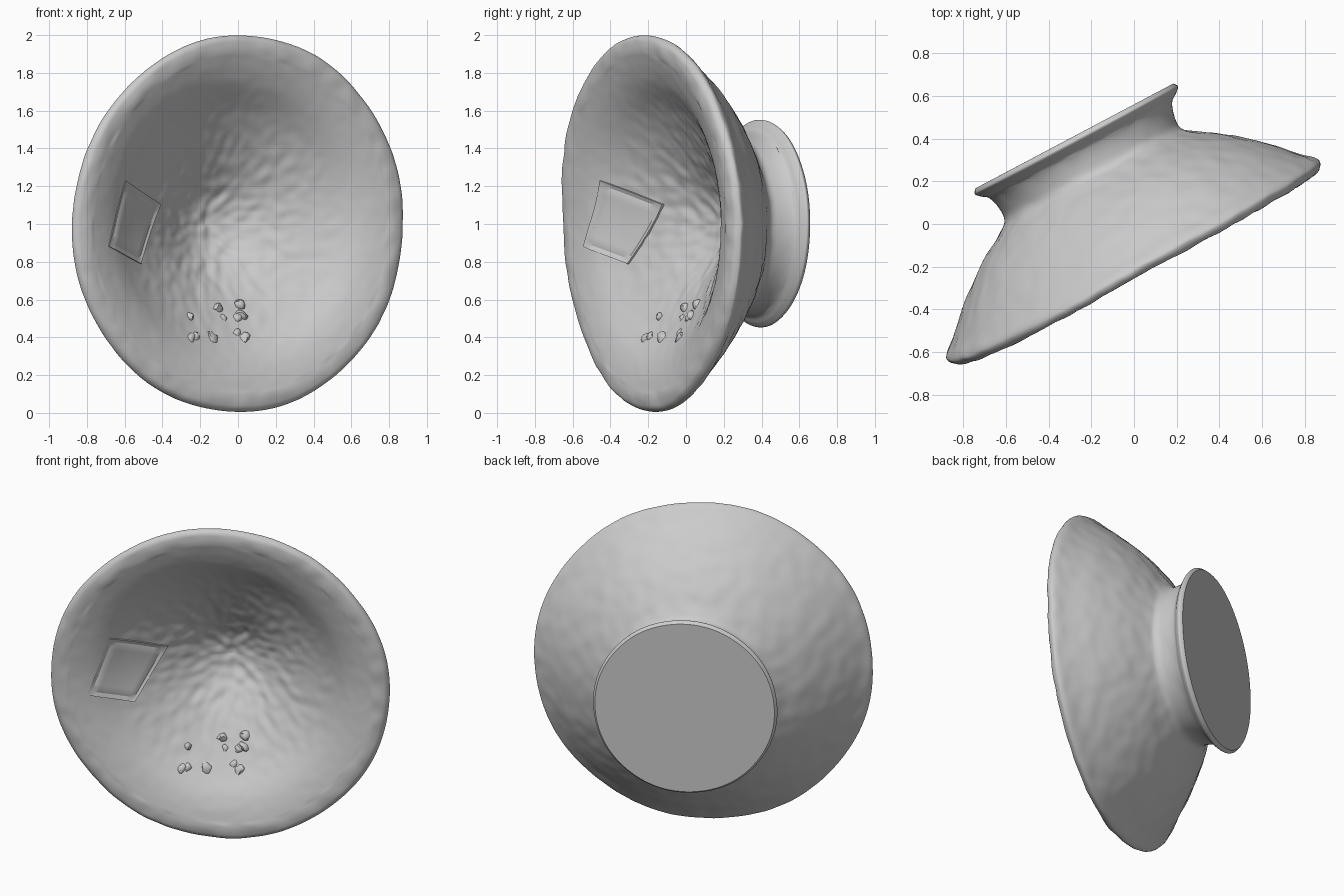
import bpy, bmesh, math, random
from mathutils import Vector, noise

if "Cube" in bpy.data.objects:
    bpy.data.objects.remove(bpy.data.objects["Cube"])

random.seed(4)
ANG = math.radians(27.9)
U = Vector((math.cos(ANG), math.sin(ANG), 0))      # across the dish
W = Vector((-math.sin(ANG), math.cos(ANG), 0))     # from mouth to foot
C = Vector((0.003, -0.185, 1.002))

INNER = [(0, .42), (.15, .38), (.345, .262), (.58, .128), (.74, .026), (.88, -.02), (.955, -.02)]
OUTER = [(.986, .005), (.98, .035), (.92, .09), (.81, .2), (.655, .328), (.51, .422),
         (.466, .465), (.463, .52), (.482, .585), (.518, .615), (.538, .638), (.524, .66)]


def place(a, b, h):
    """Dish coordinates (across, up, depth) to world."""
    r = math.hypot(a, b)
    lift = .045 * b + .05 * max(0, -a * b) if b > 0 else .03 * min(0, -a * b)
    h -= lift * min(1, r) ** 2 * (1 - max(0, h) / .67)   # uneven rim
    a += .03 * max(0, h) / .66                           # foot sits slightly off centre
    return C + U * a + W * h + Vector((0, 0, b * (1.01 + .02 * max(0, h))))


def spline(pts, steps):
    out = []
    for i in range(len(pts) - 1):
        p = [Vector(pts[max(0, min(len(pts) - 1, i + k))]) for k in (-1, 0, 1, 2)]
        for s in range(steps):
            t = s / steps
            out.append(.5 * (2 * p[1] + (p[2] - p[0]) * t + (2 * p[0] - 5 * p[1] + 4 * p[2] - p[3]) * t * t
                             + (3 * p[1] - p[0] - 3 * p[2] + p[3]) * t ** 3))
    return out + [Vector(pts[-1])]


def inner_depth(r):
    for (r0, h0), (r1, h1) in zip(INNER, INNER[1:]):
        if r <= r1:
            return h0 + (h1 - h0) * (r - r0) / (r1 - r0)
    return INNER[-1][1]


def finish(name, bm, angle=50):
    bmesh.ops.recalc_face_normals(bm, faces=bm.faces)
    me = bpy.data.meshes.new(name)
    bm.to_mesh(me)
    bm.free()
    ob = bpy.data.objects.new(name, me)
    bpy.context.collection.objects.link(ob)
    bpy.ops.object.select_all(action='DESELECT')
    ob.select_set(True)
    bpy.context.view_layer.objects.active = ob
    bpy.ops.object.shade_smooth_by_angle(angle=math.radians(angle))
    return ob


# footed dish: closed profile swept around the tilted axis
SEG, STEPS = 200, 11
profile = spline(INNER + OUTER, STEPS)[1:]
n_inner = STEPS * (len(INNER) - 2)
n_foot = STEPS * (len(INNER) + len(OUTER) - 4)
bm = bmesh.new()
rings = []
for i, (r, h) in enumerate(profile):
    ring = []
    for k in range(SEG):
        t = math.tau * k / SEG
        wob = 1 + .005 * math.sin(5 * t + 1) * math.sin(3 * t) * r
        a, b = r * wob * math.cos(t), r * wob * math.sin(t)
        d = 0
        if i < n_inner:                      # hand-hammered inside
            d = .012 * noise.noise((a * 18, b * 18, 3)) * max(.15, 1 - (r / .75) ** 2)
        elif i < n_foot:                     # softer unevenness outside
            d = .006 * noise.noise((a * 12, b * 12, h * 12))
        ring.append(bm.verts.new(place(a, b, h + d)))
    rings.append(ring)
for r0, r1 in zip(rings, rings[1:]):
    for k in range(SEG):
        n = (k + 1) % SEG
        bm.faces.new((r0[k], r0[n], r1[n], r1[k]))
centre = bm.verts.new(place(0, 0, INNER[0][1]))
for k in range(SEG):
    bm.faces.new((centre, rings[0][(k + 1) % SEG], rings[0][k]))
bm.faces.new(rings[-1])
finish("footed_dish", bm)

# square tile pressed onto the left inner wall, following its curve
N = 16
quad = [Vector(p) for p in ((-.775, -.12), (-.655, .225), (-.345, .10), (-.52, -.21))]
bm = bmesh.new()


def tile_layer(lift):
    grid = []
    for i in range(N + 1):
        row = []
        for j in range(N + 1):
            s, t = i / N, j / N
            p = quad[0].lerp(quad[1], s).lerp(quad[3].lerp(quad[2], s), t)
            groove = .008 if min(i, j, N - i, N - j) == 1 and lift > 0 else 0
            row.append(bm.verts.new(place(p.x, p.y, inner_depth(p.length) - lift + groove)))
        grid.append(row)
    for i in range(N):
        for j in range(N):
            bm.faces.new((grid[i][j], grid[i + 1][j], grid[i + 1][j + 1], grid[i][j + 1]))
    return ([grid[i][0] for i in range(N)] + [grid[N][j] for j in range(N)]
            + [grid[i][N] for i in range(N, 0, -1)] + [grid[0][j] for j in range(N, 0, -1)])


top, low = tile_layer(.011), tile_layer(-.014)
for k in range(len(top)):
    n = (k + 1) % len(top)
    bm.faces.new((top[k], top[n], low[n], low[k]))
finish("square_tile", bm, 30)

# rough lumps left on the lower inside
bm = bmesh.new()
for _ in range(14):
    a, b = random.uniform(-.32, .15), random.uniform(-.62, -.38)
    new = bmesh.ops.create_icosphere(bm, subdivisions=2, radius=random.uniform(.02, .035))["verts"]
    pos = place(a, b, inner_depth(math.hypot(a, b)) + .014)
    for v in new:
        v.co = v.co * (1 + .5 * noise.noise(v.co * 40 + pos * 9)) + pos
finish("rough_lumps", bm)
